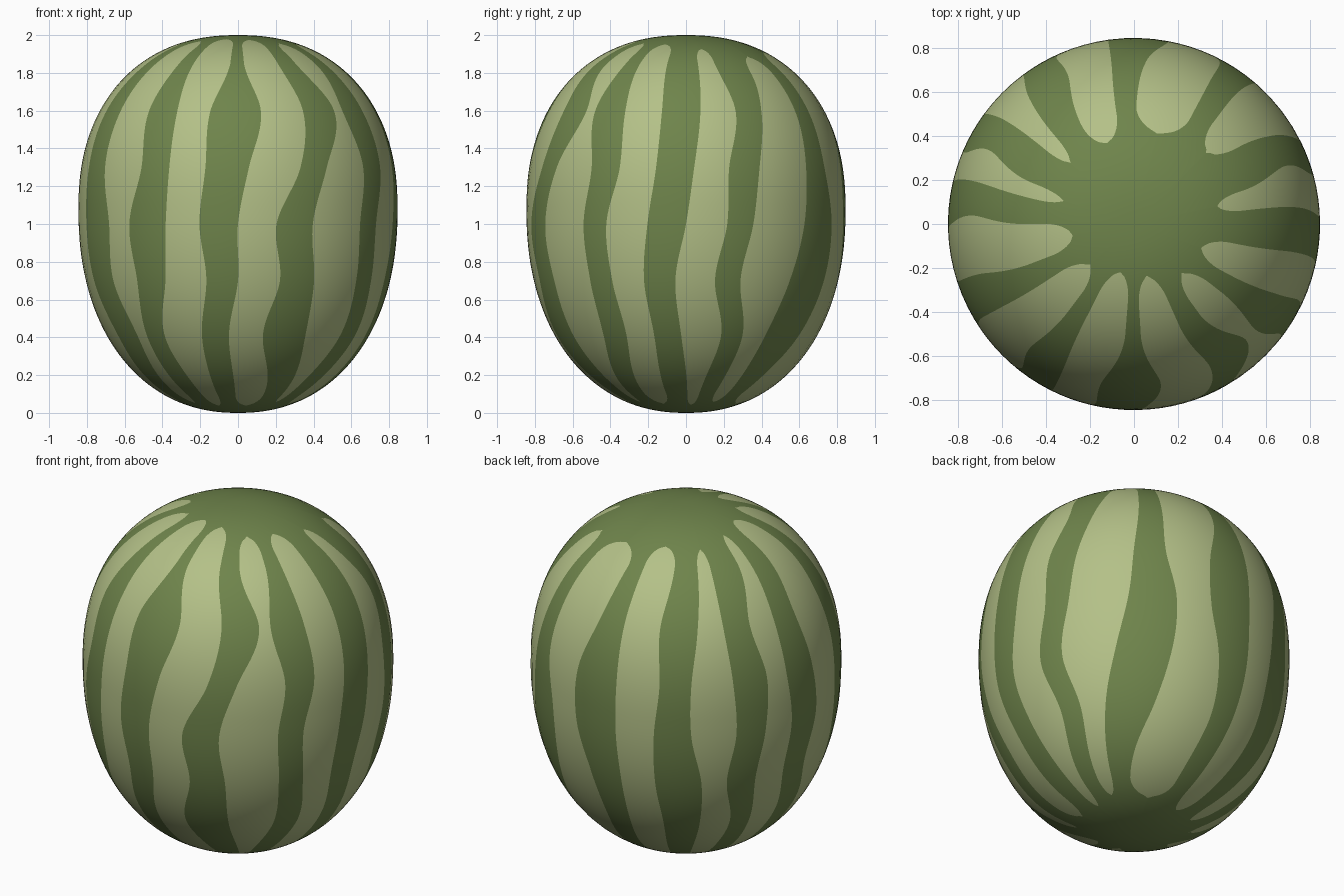
import bpy, bmesh, math

if "Cube" in bpy.data.objects:
    bpy.data.objects.remove(bpy.data.objects["Cube"])

# Flat colours
def material(name, rgb):
    m = bpy.data.materials.new(name)
    m.diffuse_color = (*rgb, 1)
    m.use_nodes = True
    m.node_tree.nodes["Principled BSDF"].inputs["Base Color"].default_value = m.diffuse_color
    return m

LIGHT = material("light green rind", (0.455, 0.530, 0.245))
DARK = material("dark green stripe", (0.158, 0.232, 0.071))

# Dark stripes: bearing (degrees from the front, towards the right) and
# half width at seven heights
HEIGHTS = [0.1, 0.4, 0.7, 1.0, 1.3, 1.6, 1.85]
BEARING = [
    [-9, -10, -6, -7, -4, -1, -0.5],
    [28, 21, 23, 21, 29, 36, 30],
    [50, 57, 56, 55, 59, 56.5, 57],
    [83, 82, 80, 83, 86, 88, 88],
    [106, 110.5, 106, 110, 112, 117, 117],
    [130, 138, 144, 147, 146, 147, 147],
    [180, 183, 182, 179, 179, 182, 184],
    [211, 213, 212, 210, 211, 212, 215],
    [238, 240, 237, 240, 240, 237, 239],
    [264, 266, 262, 265, 263, 261, 263],
    [298, 302, 297, 297, 295, 295, 297],
    [324, 321, 325, 325, 328, 327, 328],
]
HALF = [
    [7, 6, 6, 7, 8, 10.5, 4],
    [8, 10, 7, 7, 5.5, 8, 6],
    [7, 6, 5, 5, 6, 7.5, 5],
    [8, 6, 6, 7, 7, 8, 9],
    [6, 5, 5, 5, 6, 6, 10],
    [7, 11, 11, 9, 6, 5, 5],
    [7, 6, 7, 9, 9, 6, 5],
    [7, 8, 9, 7, 6, 8, 7],
    [7, 5, 6, 6, 7, 6, 9],
    [7, 7, 6, 7, 7, 6, 7],
    [8, 8, 8, 9, 7, 7, 6],
    [7, 5, 6.5, 8, 6, 7, 5],
]
# Radius at which the light band after each dark stripe ends, top and bottom
TOP_TIP = [.25, .32, .33, .39, .47, .43, .39, .41, .345, .285, .28, .23]
LOW_TIP = [.27, .32, .30, .28, .32, .30, .28, .31, .33, .30, .31, .27]

def smooth_lookup(z, vals):
    """Catmull-Rom through the height table, held constant past its ends."""
    z = min(max(z, HEIGHTS[0]), HEIGHTS[-1])
    n = len(HEIGHTS)
    i = 0
    while i < n - 2 and z > HEIGHTS[i + 1]:
        i += 1
    t = (z - HEIGHTS[i]) / (HEIGHTS[i + 1] - HEIGHTS[i])
    p0, p1, p2, p3 = (vals[min(max(k, 0), n - 1)] for k in range(i - 1, i + 3))
    return p1 + 0.5 * t * (p2 - p0 + t * (2*p0 - 5*p1 + 4*p2 - p3
                           + t * (3*(p1 - p2) + p3 - p0)))

# Rind profile: a slightly square egg, widest just above the middle
R, MID = 0.845, 1.08
def profile(t):
    b, n = (2 - MID, 2.25) if t > 0 else (MID, 2.2)
    r = R * max(math.cos(t), 0) ** (2 / n)
    z = MID + math.copysign(b * abs(math.sin(t)) ** (2 / n), t)
    return r, z

ROWS, SUB, N = 190, 4, 12
bm = bmesh.new()
rings, taper_rows = [], []
for k in range(1, ROWS):
    r, z = profile(-math.pi / 2 + math.pi * k / ROWS)
    edges, tapers = [], []
    for s in range(N):
        c, h = smooth_lookup(z, BEARING[s]), smooth_lookup(z, HALF[s])
        edges.append((c - h, c + h))
        tip = TOP_TIP[s] if z > MID else LOW_TIP[s]
        d = min(max((r - tip) / 0.11, 0), 1)
        tapers.append(math.sqrt(1 - (1 - d) ** 2))
    # Close each light band to a rounded tip
    bounds = []
    for s in range(N):
        a = edges[s][1]
        b = edges[(s + 1) % N][0] + (360 if s == N - 1 else 0)
        m, w = (a + b) / 2, (b - a) / 2 * max(tapers[s], 0.03)
        bounds += [m - w, m + w]
    ring = []
    for q in range(2 * N):
        a = bounds[q]
        b = bounds[q + 1] if q < 2 * N - 1 else bounds[0] + 360
        for u in range(SUB):
            p = math.radians(a + (b - a) * u / SUB)
            ring.append(bm.verts.new((r * math.sin(p), -r * math.cos(p), z)))
    rings.append(ring)
    taper_rows.append(tapers)

# Skin the rings; even column groups are light bands, odd ones dark stripes
C = 2 * N * SUB
for k in range(len(rings) - 1):
    for j in range(C):
        f = bm.faces.new((rings[k][j], rings[k][(j + 1) % C],
                          rings[k + 1][(j + 1) % C], rings[k + 1][j]))
        q = j // SUB
        lit = q % 2 == 0 and max(taper_rows[k][q // 2], taper_rows[k + 1][q // 2]) > 0
        f.material_index = 0 if lit else 1

# Close the poles
low, high = bm.verts.new((0, 0, 0)), bm.verts.new((0, 0, 2))
for j in range(C):
    bm.faces.new((low, rings[0][(j + 1) % C], rings[0][j])).material_index = 1
    bm.faces.new((high, rings[-1][j], rings[-1][(j + 1) % C])).material_index = 1
for f in bm.faces:
    f.smooth = True

mesh = bpy.data.meshes.new("melon_rind")
bm.to_mesh(mesh)
bm.free()
mesh.materials.append(LIGHT)
mesh.materials.append(DARK)
bpy.context.collection.objects.link(bpy.data.objects.new("melon_rind", mesh))
